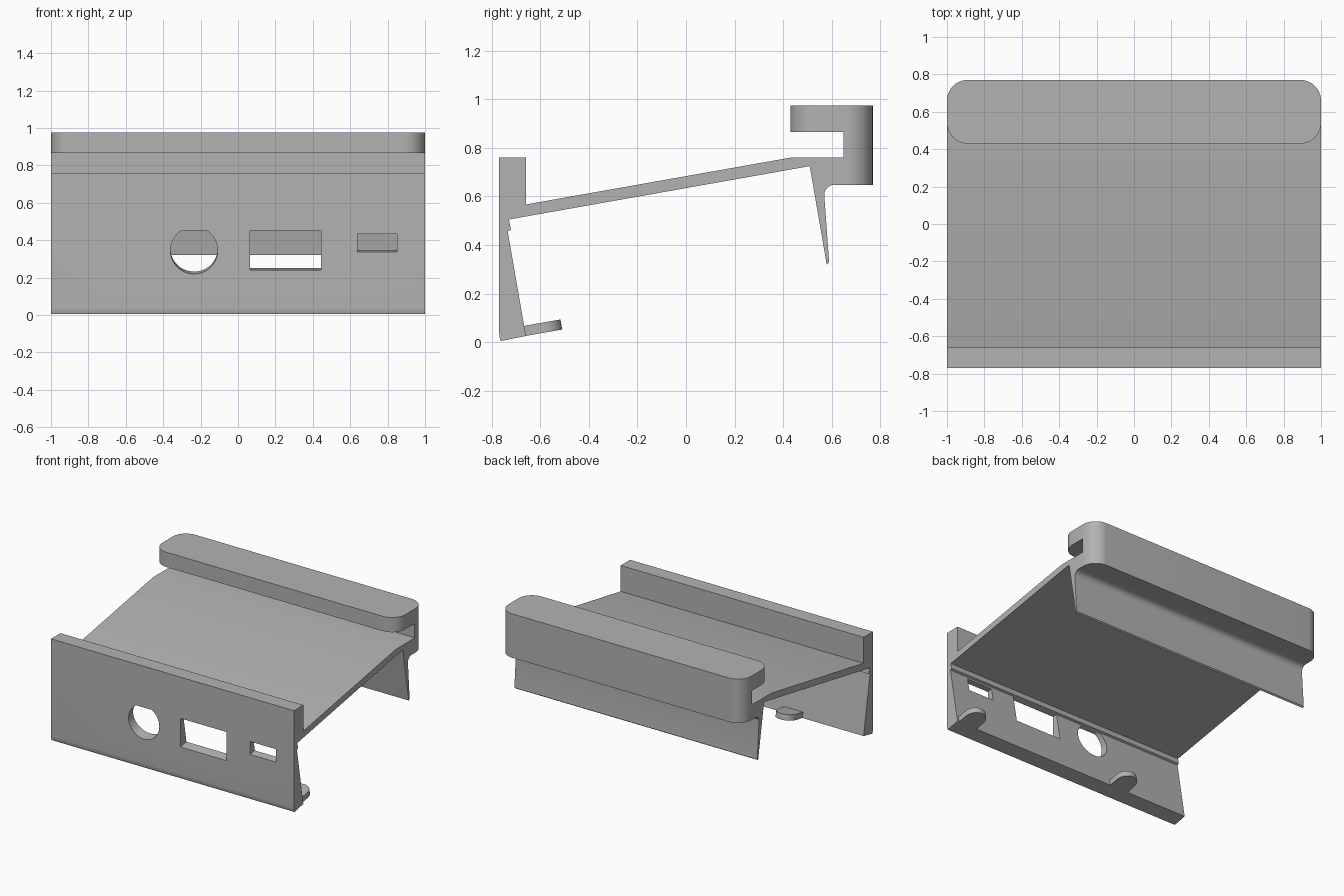
import bpy, bmesh
from math import sin, cos, pi, radians
from mathutils import Vector

cube = bpy.data.objects.get("Cube")
if cube:
    bpy.data.objects.remove(cube)

grey = bpy.data.materials.new("plain grey")
grey.use_nodes = True
COLOR = (0.45, 0.45, 0.45, 1)
grey.diffuse_color = COLOR
grey.node_tree.nodes["Principled BSDF"].inputs["Base Color"].default_value = COLOR

TILT = radians(10)
ALONG = Vector((0, cos(TILT), sin(TILT)))    # square to the sloped inner wall
UP = Vector((0, -sin(TILT), cos(TILT)))


def arc(cx, cy, r, a0, a1, n):
    angles = [radians(a0 + (a1 - a0) * i / n) for i in range(n + 1)]
    return [(cx + r * cos(a), cy + r * sin(a)) for a in angles]


def prism(points, direction):
    """Extrude a closed outline along a vector."""
    bm = bmesh.new()
    face = bm.faces.new([bm.verts.new(p) for p in points])
    new = bmesh.ops.extrude_face_region(bm, geom=[face])["geom"]
    bmesh.ops.translate(bm, vec=direction,
                        verts=[v for v in new if isinstance(v, bmesh.types.BMVert)])
    bmesh.ops.recalc_face_normals(bm, faces=bm.faces)
    return bm


def finish(name, bm):
    mesh = bpy.data.meshes.new(name)
    bm.to_mesh(mesh)
    bm.free()
    mesh.materials.append(grey)
    obj = bpy.data.objects.new(name, mesh)
    bpy.context.collection.objects.link(obj)
    return obj


def activate(obj):
    bpy.ops.object.select_all(action='DESELECT')
    obj.select_set(True)
    bpy.context.view_layer.objects.active = obj


# Bracket side profile: front wall, sloped deck, rear fin and clip
profile = [(-0.77, 0.04), (-0.769, 0.02), (-0.763, 0.004),
           (-0.66, 0.025), (-0.735, 0.456), (-0.722, 0.463), (-0.73, 0.505),
           (0.51, 0.725), (0.58, 0.32), (0.59, 0.328)]
profile += arc(0.612, 0.606, 0.042, 180, 90, 8)
profile += [(0.77, 0.648), (0.77, 0.975), (0.43, 0.975), (0.43, 0.865),
            (0.65, 0.865), (0.65, 0.76), (0.43, 0.76),
            (-0.66, 0.567), (-0.66, 0.76), (-0.77, 0.76)]
bm = prism([(-1, y, z) for y, z in profile], Vector((2, 0, 0)))

# Round the upright corners of the clip
corners = []
for e in bm.edges:
    a, b = (v.co for v in e.verts)
    upright = abs(a.x - b.x) < 1e-4 and abs(a.y - b.y) < 1e-4
    if upright and min(a.z, b.z) > 0.6 and (a.y > 0.76 or abs(a.y - 0.43) < 1e-3):
        corners.append(e)
bmesh.ops.bevel(bm, geom=corners, offset=0.11, offset_type='OFFSET',
                segments=10, profile=0.5, affect='EDGES')
bracket = finish("bracket", bm)


# Openings through the front wall
def rectangle(x0, x1, z0, z1):
    return [(x0, z0), (x1, z0), (x1, z1), (x0, z1)]


flat_top = 0.453
round_hole = [(x, min(z, flat_top)) for x, z in arc(-0.235, 0.345, 0.126, 0, 354, 59)]
holes = {"round_hole": round_hole,
         "wide_slot": rectangle(0.065, 0.445, 0.24, flat_top),
         "small_slot": rectangle(0.64, 0.85, 0.338, 0.434)}
for name, outline in holes.items():
    start = ALONG * -0.1
    pts = [Vector((x, -0.77, z)) + start for x, z in outline]
    cutter = finish(name + "_cutter", prism(pts, ALONG * 0.3))
    cutter.hide_render = True
    mod = bracket.modifiers.new(name, 'BOOLEAN')
    mod.operation = 'DIFFERENCE'
    mod.solver = 'EXACT'
    mod.object = cutter
    activate(bracket)
    bpy.ops.object.modifier_apply(modifier=name)
    bpy.data.objects.remove(cutter)

# Round-ended tabs at the foot of the wall
parts = [bracket]
base = Vector((0, -0.661, 0.025))
radius, length = 0.076, 0.153
for name, x in (("left_tab", 0.91), ("right_tab", -0.42)):
    outline = [(-radius, 0), (radius, 0)] + arc(0, length - radius, radius, 0, 180, 16)
    pts = [base + Vector((x + u, 0, 0)) + ALONG * v for u, v in outline]
    parts.append(finish(name, prism(pts, UP * 0.042)))

for obj in parts:
    activate(obj)
    bpy.ops.object.shade_smooth_by_angle(angle=radians(30))
